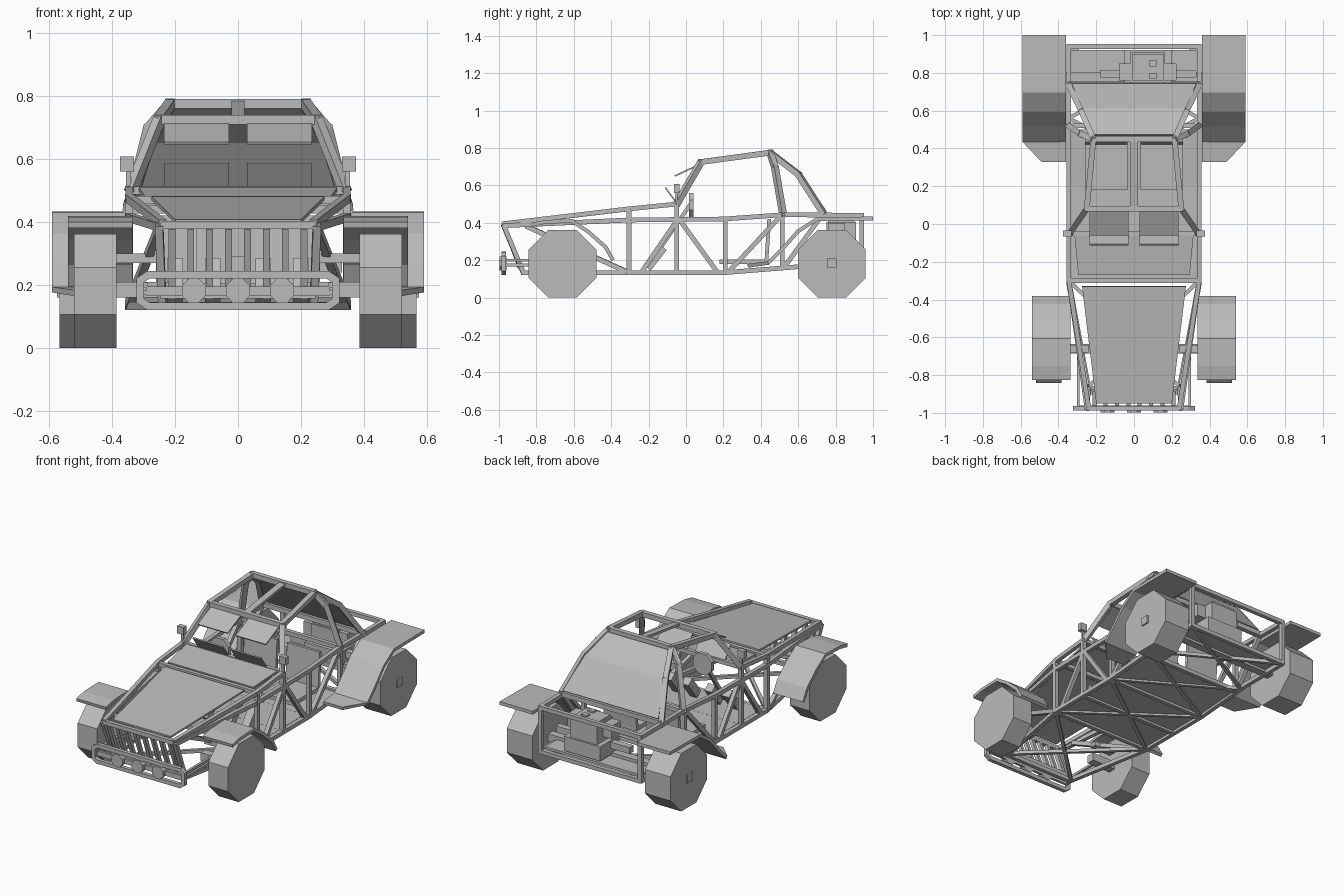
import bpy, bmesh, math
from mathutils import Vector

grey = bpy.data.materials.new("body grey")
grey.diffuse_color = (0.5, 0.5, 0.5, 1)


def finish(name, bm):
    bmesh.ops.recalc_face_normals(bm, faces=bm.faces)
    me = bpy.data.meshes.new(name)
    bm.to_mesh(me)
    bm.free()
    me.materials.append(grey)
    ob = bpy.data.objects.new(name, me)
    bpy.context.collection.objects.link(ob)
    return ob


def hexa(bm, bottom, top):
    """Prism between two matching loops."""
    a = [bm.verts.new(p) for p in bottom]
    b = [bm.verts.new(p) for p in top]
    n = len(a)
    bm.faces.new(a)
    bm.faces.new(b[::-1])
    for i in range(n):
        bm.faces.new((a[i], b[i], b[(i + 1) % n], a[(i + 1) % n]))


def beam(bm, a, b, w=0.025):
    a, b = Vector(a), Vector(b)
    d = (b - a).normalized()
    s = d.cross(Vector((0, 0, 1)))
    if s.length < 0.05:
        s = Vector((1, 0, 0))
    s.normalize()
    u = s.cross(d)
    h = w / 2
    ring = [(s * i + u * j) * h for i, j in ((-1, -1), (1, -1), (1, 1), (-1, 1))]
    hexa(bm, [a + r - d * h * .5 for r in ring], [b + r + d * h * .5 for r in ring])


def tubes(name, paths, w=0.025, mirror=True):
    bm = bmesh.new()
    for path in paths:
        for p, q in zip(path, path[1:]):
            for s in ((1, -1) if mirror else (1,)):
                beam(bm, (p[0] * s, p[1], p[2]), (q[0] * s, q[1], q[2]), w)
    return finish(name, bm)


def boxes(name, items, mirror=False):
    """Each item is x0, x1, y0, y1, z0, z1."""
    bm = bmesh.new()
    for x0, x1, y0, y1, z0, z1 in items:
        for s in ((1, -1) if mirror else (1,)):
            loop = [(x0 * s, y0), (x1 * s, y0), (x1 * s, y1), (x0 * s, y1)]
            hexa(bm, [(x, y, z0) for x, y in loop], [(x, y, z1) for x, y in loop])
    return finish(name, bm)


def sheet(name, rows, t=0.01, mirror=False):
    """Rows of (inner x, outer x, y, z), thickened."""
    bm = bmesh.new()
    for s in ((1, -1) if mirror else (1,)):
        vs = [[bm.verts.new((x * s, y, z)) for x in (x0, x1)] for x0, x1, y, z in rows]
        for r, q in zip(vs, vs[1:]):
            bm.faces.new((r[0], r[1], q[1], q[0]))
    ob = finish(name, bm)
    m = ob.modifiers.new("thickness", 'SOLIDIFY')
    m.thickness, m.offset = t, 0
    return ob


def octagon(name, items):
    """Flat-topped octagonal discs: axis, c1, c2, start, end, apothem."""
    bm = bmesh.new()
    for axis, c1, c2, a, b, r in items:
        R = r / math.cos(math.pi / 8)
        ang = [math.pi / 8 + k * math.pi / 4 for k in range(8)]
        pts = [(c1 + R * math.cos(t), c2 + R * math.sin(t)) for t in ang]
        loops = [[(e, p, q) if axis == 'x' else (p, e, q) for p, q in pts] for e in (a, b)]
        hexa(bm, *loops)
    return finish(name, bm)


# Wheels, hubs and axles
for s, side in ((1, "right"), (-1, "left")):
    octagon("front_wheel_" + side, [('x', -.66, .181, .385 * s, .52 * s, .181)])
    octagon("rear_wheel_" + side, [('x', .78, .181, .39 * s, .566 * s, .181)])
boxes("rear_hubs", [(.56, .575, .755, .805, .16, .21)], True)
boxes("axles", [(0, .4, .755, .805, .16, .21), (.22, .4, -.685, -.635, .16, .21),
                (.24, .4, -.68, -.64, .27, .3)], True)

# Fenders
sheet("front_fenders", [(.335, .54, -.825, .39), (.335, .54, -.75, .405), (.335, .54, -.61, .41),
                        (.335, .54, -.52, .35), (.335, .54, -.43, .27), (.335, .54, -.39, .20)], .02, True)
sheet("rear_fenders", [(.36, .59, 1.0, .423), (.36, .59, .7, .42), (.36, .59, .6, .355),
                       (.36, .59, .52, .265), (.36, .59, .44, .185), (.36, .49, .33, .17)], .02, True)

# Main chassis rails
tubes("upper_rails", [[(.25, -.97, .385), (.345, -.3, .415), (.345, .2, .42), (.345, .52, .443), (.345, .94, .44)],
                      [(.24, -.975, .395), (.345, -.3, .475), (.345, -.05, .50)]])
tubes("lower_rails", [[(.24, -.87, .133), (.345, -.3, .133), (.345, .2, .133), (.345, .6, .165), (.345, .94, .165)]])
tubes("side_posts", [[(.345, -.305, .133), (.345, -.305, .47)], [(.345, -.05, .133), (.345, -.05, .5)],
                     [(.345, .21, .133), (.345, .21, .42)], [(.345, .515, .16), (.345, .515, .44)],
                     [(.345, .94, .165), (.345, .94, .44)], [(.25, -.975, .385), (.24, -.87, .133)]])
tubes("side_diagonals", [[(.345, -.05, .41), (.345, -.24, .133)], [(.345, -.03, .41), (.345, .17, .133)],
                         [(.345, .5, .43), (.345, .23, .14)], [(.345, .53, .17), (.345, .72, .43)],
                         [(.345, -.32, .14), (.25, -.85, .38)]])
tubes("cross_bars", [[(-x, y, z), (x, y, z)] for x, y, z in
                     ((.24, -.87, .133), (.345, -.3, .133), (.345, -.05, .133), (.345, .2, .133),
                      (.345, .52, .16), (.345, .94, .165), (.24, -.975, .39), (.345, -.3, .47),
                      (.345, -.05, .5), (.345, .52, .44), (.345, .94, .44))], mirror=False)
tubes("floor_braces", [[(.24, -.86, .133), (-.345, -.3, .133)], [(.345, -.3, .133), (-.345, .2, .133)],
                       [(.345, .2, .133), (-.345, .56, .16)], [(.345, .56, .163), (-.345, .94, .165)]], .02)

# Roll cage
tubes("roll_cage", [[(.34, -.05, .5), (.25, .08, .725), (.215, .45, .775), (.28, .6, .66), (.345, .735, .45)],
                    [(.345, .52, .44), (.28, .475, .70), (.215, .45, .775)],
                    [(.25, .08, .725), (0, .08, .725)], [(.215, .45, .775), (0, .45, .775)],
                    [(.345, .735, .45), (0, .735, .45)]], .03)
boxes("roof_strap", [(-.025, .025, .44, .46, .765, .785)])
sheet("roof_spine", [(-.02, .02, .08, .728), (-.02, .02, .45, .778)], .015)
sheet("rear_panel", [(-.23, .23, .47, .765), (-.275, .275, .61, .655), (-.33, .33, .74, .47)], .012)

# Sun visors and the folded screen flaps
sheet("visors", [(.028, .235, .08, .715), (.028, .235, -.06, .65)], .008, True)
sheet("screen_flaps", [(.028, .235, -.05, .505), (.028, .235, -.11, .588)], .008, True)

# Hood and cowl
sheet("hood", [(-.20, .20, -.95, .402), (-.275, .275, -.33, .475)], .012)
sheet("cowl", [(-.295, .295, -.27, .475), (-.315, .315, -.06, .503)], .012)

# Grille slats
tubes("grille", [[(x, -.97, .375), (x, -.89, .165)] for x in (.03, .09, .15, .21)], .022)
tubes("grille_rail", [[(-.24, -.89, .17), (.24, -.89, .17)]], mirror=False)

# Bumper ring, mounts and lamps
ring = [(.31, .15), (.31, .215), (.285, .232), (-.285, .232), (-.31, .215),
        (-.31, .15), (-.285, .133), (.285, .133), (.31, .15)]
tubes("bumper", [[(x, -.975, z) for x, z in ring]], .024, False)
tubes("bumper_mounts", [[(.295, -.97, z), (.295, -.66, z)] for z in (.175, .2)], .015)
octagon("lamps", [('y', x, .182, -.997, -.96, .038) for x in (-.14, 0, .14)])
boxes("lamp_bar", [(-.29, .29, -.975, -.96, .165, .195)])

# Mirrors
boxes("mirrors", [(.33, .375, -.065, -.035, .56, .607), (.34, .355, -.055, -.045, .5, .56)], True)

# Cabin: floor, seats and controls
sheet("floor", [(-.33, .33, -.3, .14), (-.33, .33, .2, .14), (-.33, .33, .5, .16)], .01)
boxes("seat_bases", [(.035, .26, .18, .44, .18, .205)], True)
sheet("seat_backs", [(.035, .26, .43, .2), (.035, .26, .445, .42)], .02, True)
octagon("steering_wheel", [('y', -.14, .495, .015, .04, .065)])
tubes("steering_column", [[(-.14, .02, .495), (-.14, -.18, .2)]], .02, False)
tubes("pedals", [[(.08, -.2, .17), (.08, -.13, .26)], [(.2, -.2, .17), (.2, -.13, .26)]], .05)

# Engine and its tray
boxes("engine", [(-.02, .165, .75, .91, .2, .405), (-.01, .155, .76, .90, .405, .42),
                 (-.08, .225, .76, .85, .32, .40), (-.05, .2, .73, .92, .2, .29),
                 (.08, .12, .77, .80, .42, .43), (.08, .12, .835, .865, .42, .43),
                 (-.18, .33, .775, .815, .24, .28)])
boxes("engine_tray", [(-.33, .33, .75, .92, .175, .19)])
